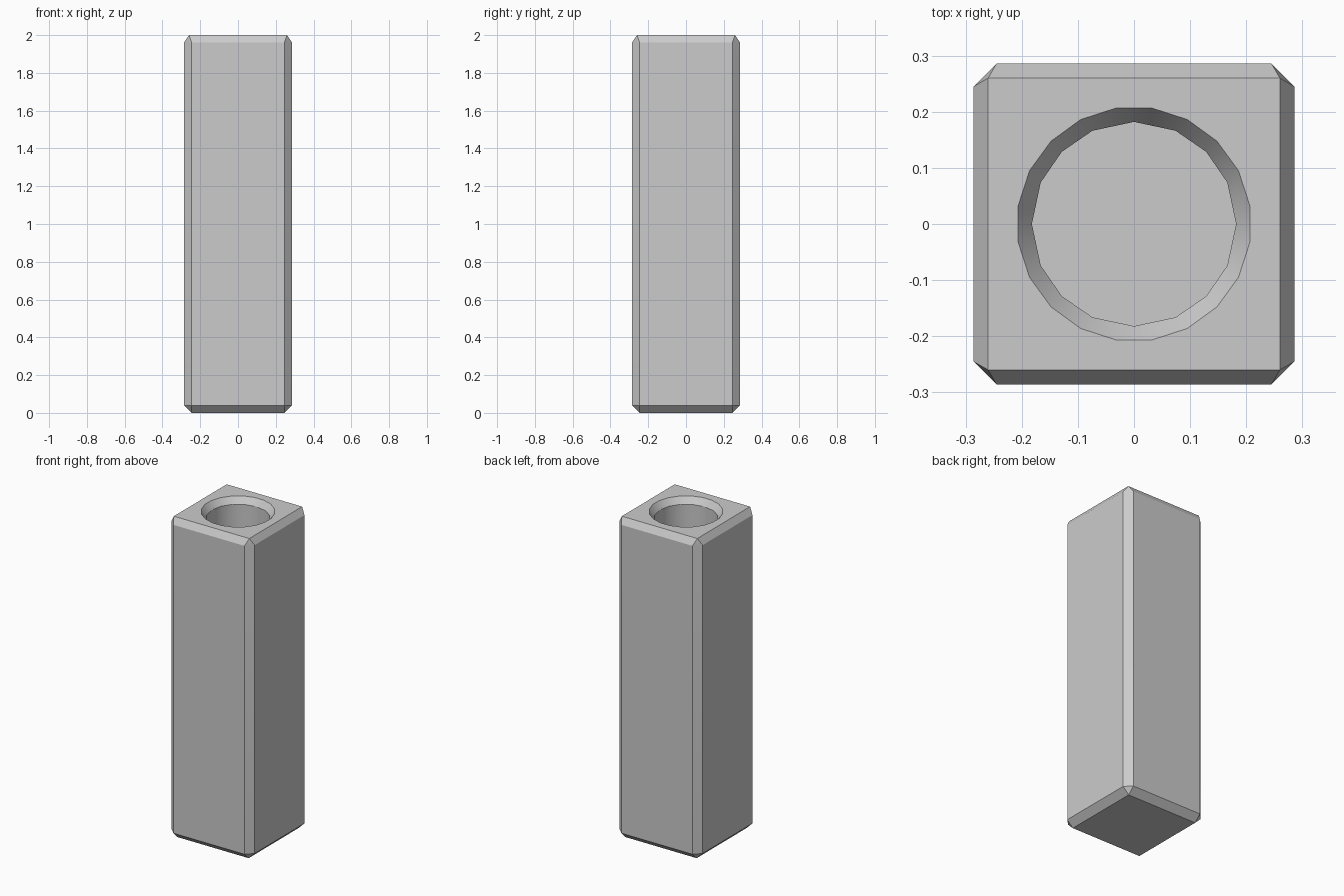
import bpy, bmesh
from math import sin, cos, radians

if "Cube" in bpy.data.objects:
    bpy.data.objects.remove(bpy.data.objects["Cube"])

HALF, CUT = 0.286, 0.245          # body half width, start of the corner chamfers
TOP, BOTTOM = 0.26, 0.245         # half widths of the top and bottom faces

bm = bmesh.new()

# Outer body: bottom square, two chamfered octagons, top square
for sx in (-1, 1):
    for sy in (-1, 1):
        bm.verts.new((sx * BOTTOM, sy * BOTTOM, 0))
        bm.verts.new((sx * TOP, sy * TOP, 2))
        for z in (0.04, 1.96):
            bm.verts.new((sx * HALF, sy * CUT, z))
            bm.verts.new((sx * CUT, sy * HALF, z))
bmesh.ops.convex_hull(bm, input=bm.verts[:])
bmesh.ops.dissolve_limit(bm, angle_limit=radians(1), verts=bm.verts[:], edges=bm.edges[:])
bmesh.ops.recalc_face_normals(bm, faces=bm.faces[:])

# Open the top face for the round socket
top = max(bm.faces, key=lambda f: f.calc_center_median().z)
rim_edges = list(top.edges)
bmesh.ops.delete(bm, geom=[top], context='FACES_ONLY')


def ring(radius, z, angles):
    return [bm.verts.new((radius * cos(radians(a)), radius * sin(radians(a)), z)) for a in angles]


# 20-sided mouth; the inner rings merge one pair of points on each axis
mouth_angles = [9 + 18 * i for i in range(20)]
inner_angles = [q * 90 + a for q in range(4) for a in (0, 24, 45, 66, 90)]
rings = [ring(0.209, 2.0, mouth_angles),
         ring(0.182, 1.96, inner_angles),
         ring(0.182, 0.1, inner_angles)]

for upper, lower in zip(rings, rings[1:]):
    for i in range(20):
        j = (i + 1) % 20
        f = bm.faces.new((upper[j], upper[i], lower[i], lower[j]))
        f.smooth = True
bm.faces.new(rings[2])

# Flat top around the mouth
mouth_edges = [bm.edges.get((rings[0][i], rings[0][(i + 1) % 20])) for i in range(20)]
bmesh.ops.triangle_fill(bm, edges=rim_edges + mouth_edges, use_beauty=True, normal=(0, 0, 1))

bmesh.ops.remove_doubles(bm, verts=bm.verts[:], dist=0.0005)
bmesh.ops.recalc_face_normals(bm, faces=bm.faces[:])
mesh = bpy.data.meshes.new("square_post_with_socket")
bm.to_mesh(mesh)
bm.free()
post = bpy.data.objects.new("square_post_with_socket", mesh)
bpy.context.collection.objects.link(post)

# Smooth socket walls, crisp chamfers
bpy.context.view_layer.objects.active = post
post.select_set(True)
bpy.ops.object.shade_smooth_by_angle(angle=radians(28))
